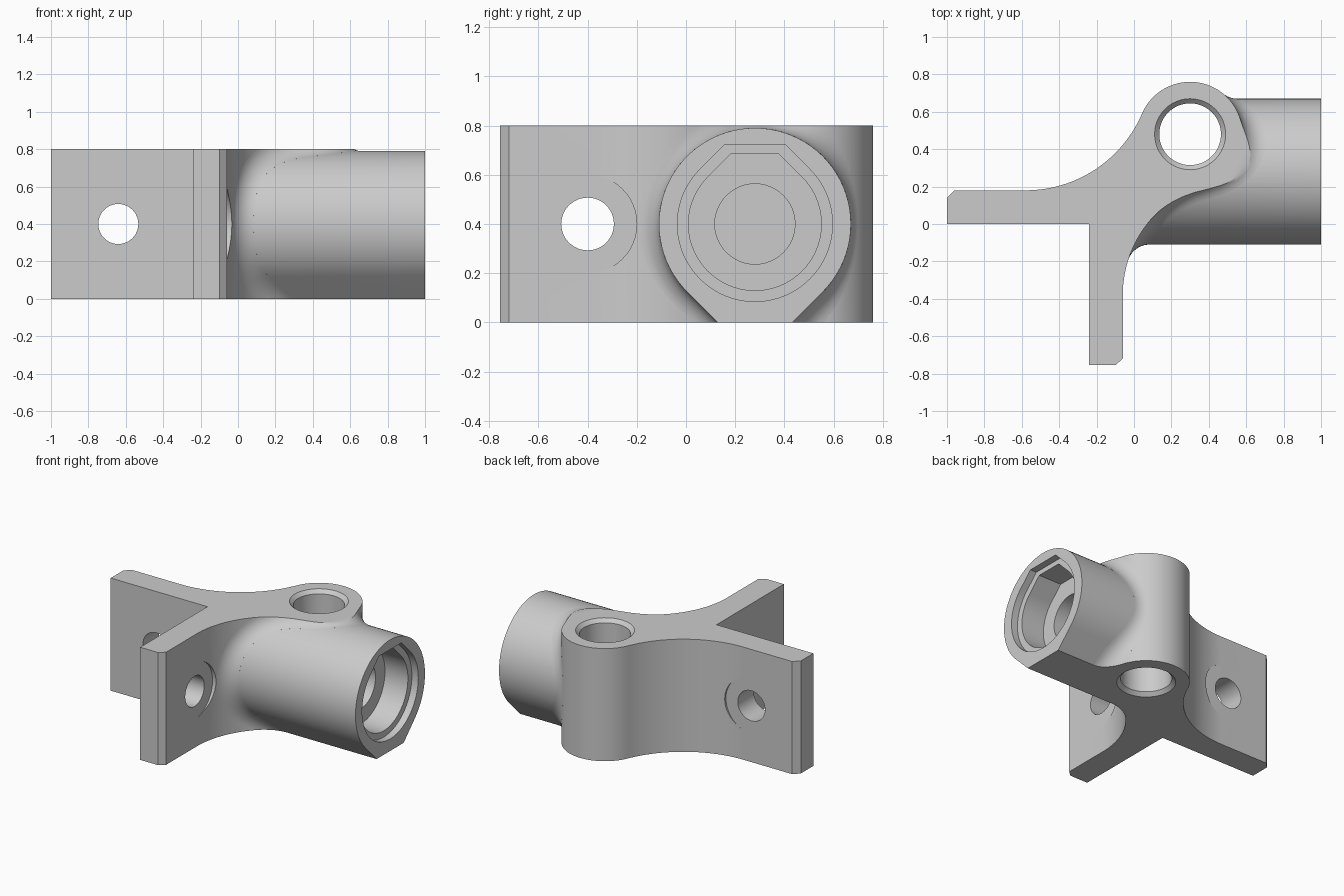
import bpy, bmesh
from math import sin, cos, radians, degrees, atan2, sqrt
from mathutils import Vector

if "Cube" in bpy.data.objects:
    bpy.data.objects.remove(bpy.data.objects["Cube"])

grey = bpy.data.materials.new("light_grey")
grey.use_nodes = True
grey.diffuse_color = (0.6, 0.6, 0.6, 1)
grey.node_tree.nodes["Principled BSDF"].inputs["Base Color"].default_value = (0.6, 0.6, 0.6, 1)


def arc(cx, cy, r, a0, a1, n):
    angles = [radians(a0 + (a1 - a0) * i / n) for i in range(n + 1)]
    return [(cx + r * cos(a), cy + r * sin(a)) for a in angles]


def loft(name, rings, clip=None):
    """Closed solid skinned through rings of equal point count."""
    bm = bmesh.new()
    loops = [[bm.verts.new(p) for p in ring] for ring in rings]
    n = len(loops[0])
    for a, b in zip(loops, loops[1:]):
        for i in range(n):
            j = (i + 1) % n
            bm.faces.new((a[i], a[j], b[j], b[i]))
    bm.faces.new(loops[0])
    bm.faces.new(loops[-1])
    for z, up in clip or []:
        geom = bm.verts[:] + bm.edges[:] + bm.faces[:]
        cut = bmesh.ops.bisect_plane(bm, geom=geom, plane_co=(0, 0, z),
                                     plane_no=(0, 0, up), clear_outer=True)
        edges = [e for e in cut["geom_cut"] if isinstance(e, bmesh.types.BMEdge)]
        bmesh.ops.holes_fill(bm, edges=edges)
    bmesh.ops.recalc_face_normals(bm, faces=bm.faces[:])
    mesh = bpy.data.meshes.new(name)
    bm.to_mesh(mesh)
    bm.free()
    mesh.materials.append(grey)
    obj = bpy.data.objects.new(name, mesh)
    bpy.context.scene.collection.objects.link(obj)
    return obj


def combine(target, tool, operation="DIFFERENCE"):
    mod = target.modifiers.new("combine", "BOOLEAN")
    mod.operation, mod.object, mod.solver = operation, tool, "EXACT"
    bpy.context.view_layer.objects.active = target
    bpy.ops.object.modifier_apply(modifier=mod.name)
    bpy.data.objects.remove(tool)


def smooth(obj):
    bpy.ops.object.select_all(action="DESELECT")
    obj.select_set(True)
    bpy.context.view_layer.objects.active = obj
    bpy.ops.object.shade_smooth_by_angle(angle=radians(30))


# Shared dimensions
HEIGHT, AXIS_Y, AXIS_Z = 0.8, 0.28, 0.4
TUBE_R, FILLET = 0.39, 0.12
BOSS = Vector((0.3, 0.48))
BOSS_R = 0.28
WING_C, WING_R = Vector((-0.58, 0.858)), 0.678
FRONT_C, FRONT_R = Vector((0.558, -0.38)), 0.618


def heading(v):
    return degrees(atan2(v.y, v.x))


# Bracket body: two plates at a right angle flowing into a round boss
wing_dir, front_dir = heading(WING_C - BOSS), heading(FRONT_C - BOSS)
outline = [(-0.24, 0), (-1, 0), (-1, 0.14), (-0.96, 0.18)]
outline += arc(*WING_C, WING_R, -90, wing_dir - 180, 28)
outline += arc(*BOSS, BOSS_R, wing_dir, front_dir, 56)[1:]
outline += arc(*FRONT_C, FRONT_R, front_dir + 180, 180, 28)[1:]
outline += [(-0.06, -0.72), (-0.1, -0.755), (-0.24, -0.755)]
body = loft("bracket_body", [[(x, y, z) for x, y in outline] for z in (0, HEIGHT)])


def teardrop(r, cut, flip=1):
    """Circle closed by two 45 degree flanks and a flat, as (y, z)."""
    half = r * sqrt(2) - cut
    pts = arc(0, 0, r, -45, 225, 60) + [(-half, -cut), (half, -cut)]
    return [(AXIS_Y + y, AXIS_Z + flip * z) for y, z in pts]


# Horizontal socket tube, with a slanted root buried inside the body
section = teardrop(TUBE_R, AXIS_Z)
tube = loft("socket_tube", [[(0.2 + (y - 0.67) * 0.32, y, z) for y, z in section],
                            [(1, y, z) for y, z in section]])
combine(body, tube, "UNION")


def drill(center, axis, steps):
    """Round cutter along an axis; steps are (position, radius) pairs."""
    rings = []
    for pos, r in steps:
        ring = []
        for u, v in arc(0, 0, r, 0, 360, 48)[:-1]:
            offset = [u, v]
            offset.insert(axis, 0)
            p = Vector(center) + Vector(offset)
            p[axis] = pos
            ring.append(p)
        rings.append(ring)
    combine(body, loft("cutter", rings))


# Vertical bore with chamfered rims
drill((*BOSS, 0), 2, [(-0.01, 0.2), (0.025, 0.165), (0.775, 0.165), (0.81, 0.2)])

# Stepped socket in the end of the tube
for r, flat, x in ((0.315, 0.32, 0.95), (0.27, 0.285, 0.77)):
    ring = teardrop(r, flat, -1)
    combine(body, loft("cutter", [[(px, y, z) for y, z in ring] for px in (x, 1.1)]))
drill((0, AXIS_Y, AXIS_Z), 0, [(0.56, 0.163), (0.9, 0.163)])

# Screw holes and screw head clearances in both plates
drill((-0.64, 0, 0.4), 1, [(-0.1, 0.107), (0.3, 0.107)])
drill((-0.64, 0, 0.4), 1, [(0.18, 0.2), (0.5, 0.2)])
drill((0, -0.4, 0.4), 0, [(-0.4, 0.107), (0.1, 0.107)])
drill((0, -0.4, 0.4), 0, [(-0.06, 0.2), (0.2, 0.2)])
smooth(body)


def wall_at(y):
    """Fillet centre x and wall normal where a rolling ball meets the wall."""
    reach = BOSS_R + FILLET
    if y < BOSS.y + reach * sin(radians(front_dir)):
        x = FRONT_C.x - sqrt((FRONT_R - FILLET) ** 2 - (y - FRONT_C.y) ** 2)
        n = FRONT_C - Vector((x, y))
    else:
        x = BOSS.x + sqrt(reach ** 2 - (y - BOSS.y) ** 2)
        n = Vector((x, y)) - BOSS
    return x, n.normalized().to_3d()


# Rolling-ball fillet between the tube and the body
path = [(a, 0) for a in range(-45, 226, 3)]
tail = [0.345 * i / 8 for i in range(1, 9)]
path = [(-45, t) for t in reversed(tail)] + path + [(225, t) for t in tail]
rings = []
for angle, t in path:
    a = radians(angle)
    n_tube = Vector((0, cos(a), sin(a)))
    side = -1 if angle < 90 else 1
    slide = Vector((0, side, -1)).normalized() * t
    ball = Vector((0, AXIS_Y, AXIS_Z)) + n_tube * (TUBE_R + FILLET) + slide
    ball.x, n_wall = wall_at(ball.y)
    ring = [ball - n_tube.slerp(n_wall, i / 10) * FILLET for i in range(11)]
    deep = FILLET + 0.03
    ring.append(ball - n_wall * deep)
    ring.append(ball - (n_tube + n_wall) * deep / (1 + n_tube.dot(n_wall)))
    ring.append(ball - n_tube * deep)
    rings.append(ring)
fillet = loft("tube_fillet", rings, clip=[(HEIGHT, 1), (0, -1)])
smooth(fillet)
